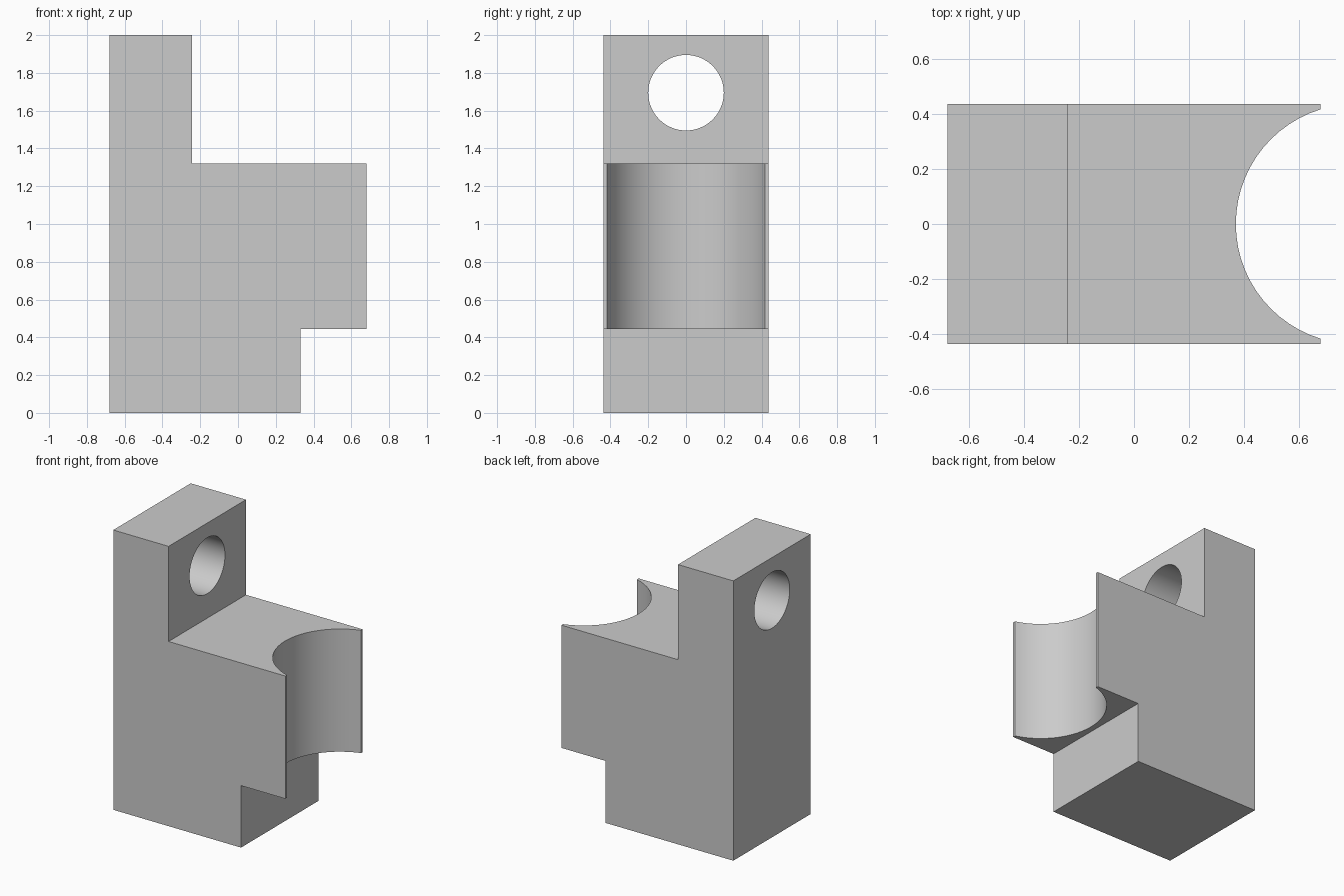
import bpy, bmesh, math

if "Cube" in bpy.data.objects:
    bpy.data.objects.remove(bpy.data.objects["Cube"])

HALF_WIDTH = 0.437


def extruded_profile(name, points, half_width):
    """Extrude an XZ outline along Y, centred on y = 0."""
    bm = bmesh.new()
    face = bm.faces.new([bm.verts.new((x, -half_width, z)) for x, z in points])
    result = bmesh.ops.extrude_face_region(bm, geom=[face])
    moved = [g for g in result["geom"] if isinstance(g, bmesh.types.BMVert)]
    bmesh.ops.translate(bm, verts=moved, vec=(0, 2 * half_width, 0))
    bmesh.ops.recalc_face_normals(bm, faces=bm.faces)
    mesh = bpy.data.meshes.new(name)
    bm.to_mesh(mesh)
    bm.free()
    obj = bpy.data.objects.new(name, mesh)
    bpy.context.collection.objects.link(obj)
    return obj


def cut_cylinder(target, radius, depth, location, rotation=(0, 0, 0)):
    """Cut a round hole, then remove the cutter."""
    bpy.ops.mesh.primitive_cylinder_add(vertices=64, radius=radius, depth=depth,
                                        location=location, rotation=rotation)
    cutter = bpy.context.object
    cutter.hide_render = True
    mod = target.modifiers.new("round_cut", "BOOLEAN")
    mod.operation = "DIFFERENCE"
    mod.solver = "EXACT"
    mod.object = cutter
    bpy.ops.object.select_all(action="DESELECT")
    bpy.context.view_layer.objects.active = target
    target.select_set(True)
    bpy.ops.object.modifier_apply(modifier=mod.name)
    bpy.data.objects.remove(cutter, do_unlink=True)


# Stepped body: foot, overhanging jaw and upright post
bracket = extruded_profile("bracket_body", [
    (-0.68, 0), (0.33, 0), (0.33, 0.443), (0.68, 0.443),
    (0.68, 1.32), (-0.243, 1.32), (-0.243, 2), (-0.68, 2)], HALF_WIDTH)

# Round vertical recess in the jaw
cut_cylinder(bracket, HALF_WIDTH, 1.4, (0.808, 0, 0.9))

# Bolt hole through the post
cut_cylinder(bracket, 0.2, 0.8, (-0.46, 0, 1.695), (0, math.pi / 2, 0))

bpy.ops.object.shade_smooth_by_angle(angle=math.radians(30))
